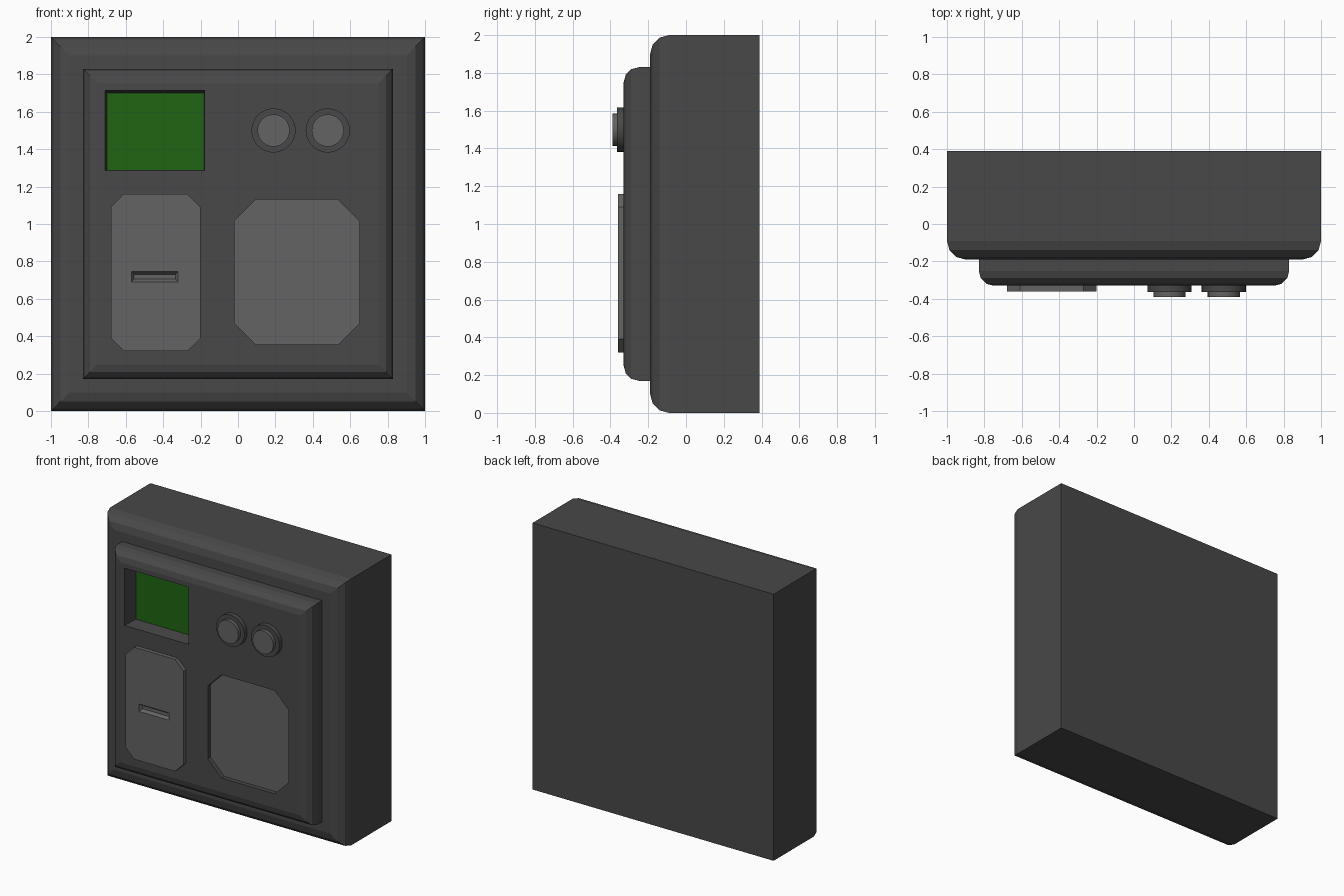
import bpy, bmesh, math

if "Cube" in bpy.data.objects:
    bpy.data.objects.remove(bpy.data.objects["Cube"])

def material(name, rgb):
    m = bpy.data.materials.new(name)
    m.diffuse_color = (*rgb, 1)
    m.use_nodes = True
    m.node_tree.nodes["Principled BSDF"].inputs["Base Color"].default_value = m.diffuse_color
    return m

DARK = material("dark_grey", (0.065, 0.065, 0.065))
LIGHT = material("light_grey", (0.125, 0.125, 0.125))
GREEN = material("screen_green", (0.014, 0.13, 0.006))

def rect(x0, x1, z0, z1, c=0):
    """Rectangle outline in x/z, with chamfered corners if c > 0."""
    if not c:
        return [(x0, z0), (x1, z0), (x1, z1), (x0, z1)]
    return [(x0 + c, z0), (x1 - c, z0), (x1, z0 + c), (x1, z1 - c),
            (x1 - c, z1), (x0 + c, z1), (x0, z1 - c), (x0, z0 + c)]

def circle(cx, cz, r, n=32):
    return [(cx + r * math.cos(2 * math.pi * i / n),
             cz + r * math.sin(2 * math.pi * i / n)) for i in range(n)]

def prism(name, front, y_front, y_back, mat, back=None, bevel=0):
    """Loft between a front and a back outline; bevel rounds the front rim."""
    bm = bmesh.new()
    f = [bm.verts.new((x, y_front, z)) for x, z in front]
    b = [bm.verts.new((x, y_back, z)) for x, z in back or front]
    n = len(f)
    rim = bm.faces.new(f)
    bm.faces.new(b[::-1])
    for i in range(n):
        j = (i + 1) % n
        bm.faces.new((f[j], f[i], b[i], b[j]))
    bmesh.ops.recalc_face_normals(bm, faces=bm.faces)
    if bevel:
        bmesh.ops.bevel(bm, geom=list(rim.edges), offset=bevel, segments=3,
                        profile=0.5, affect='EDGES')
    me = bpy.data.meshes.new(name)
    bm.to_mesh(me)
    bm.free()
    me.materials.append(mat)
    ob = bpy.data.objects.new(name, me)
    bpy.context.collection.objects.link(ob)
    return ob

def cut(target, cutter):
    cutter.hide_render = True
    cutter.hide_viewport = False
    cutter.display_type = 'WIRE'
    m = target.modifiers.new(cutter.name, 'BOOLEAN')
    m.operation, m.solver, m.object = 'DIFFERENCE', 'EXACT', cutter

# Housing and raised front panel
prism("housing", rect(-1, 1, 0, 2), -0.19, 0.39, DARK, bevel=0.1)
panel = prism("front_panel", rect(-0.83, 0.83, 0.17, 1.83), -0.33, -0.19, DARK, bevel=0.08)

# Sunken display
outer, inner = rect(-0.71, -0.18, 1.285, 1.715), rect(-0.70, -0.185, 1.29, 1.70)
cut(panel, prism("display_cutter", outer, -0.33, -0.21, DARK, back=inner))
prism("display_screen", inner, -0.212, -0.205, GREEN)

# Sunken tray at lower right
tray = rect(-0.02, 0.65, 0.355, 1.13, 0.115)
cut(panel, prism("tray_cutter", tray, -0.36, -0.295, DARK))
prism("tray_floor", tray, -0.297, -0.29, LIGHT)

# Raised plate with a coin slot
plate = prism("slot_plate", rect(-0.68, -0.20, 0.32, 1.16, 0.07), -0.36, -0.325, LIGHT)
cut(plate, prism("slot_cutter", rect(-0.57, -0.32, 0.69, 0.745), -0.36, -0.338, LIGHT,
                 back=rect(-0.555, -0.335, 0.705, 0.73)))

# Two round buttons, each a collar and a cap
for side, x in (("left", 0.19), ("right", 0.48)):
    for part, r, y0, y1, mat in (("collar", 0.118, -0.364, -0.325, DARK),
                                 ("cap", 0.086, -0.39, -0.36, LIGHT)):
        ob = prism(f"{side}_button_{part}", circle(x, 1.5, r), y0, y1, mat)
        bpy.ops.object.select_all(action='DESELECT')
        ob.select_set(True)
        bpy.context.view_layer.objects.active = ob
        bpy.ops.object.shade_smooth_by_angle(angle=math.radians(30))
